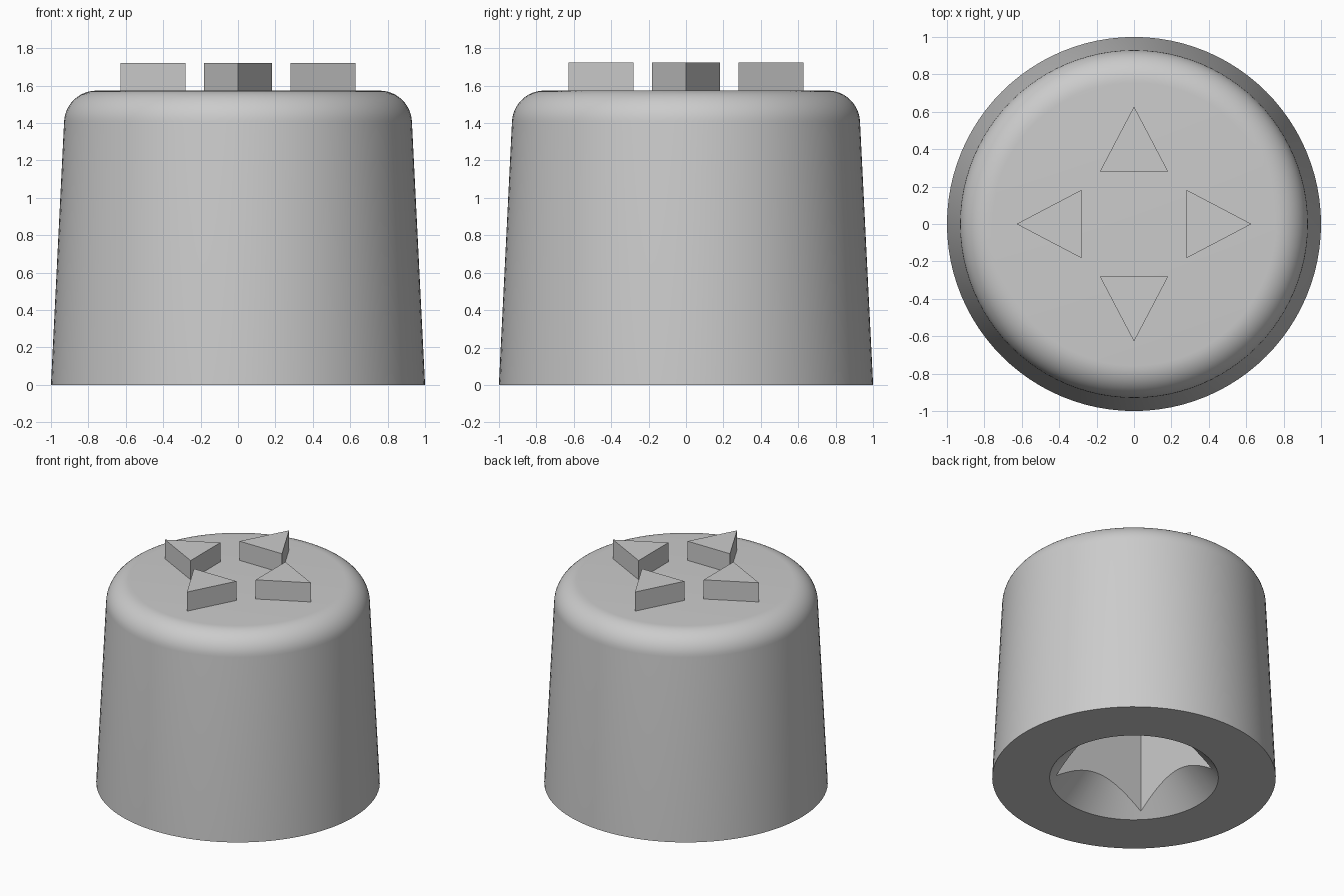
import bpy, bmesh
from math import sin, cos, pi, radians
from mathutils import Matrix, Vector

cube = bpy.data.objects.get("Cube")
if cube:
    bpy.data.objects.remove(cube, do_unlink=True)

SEGMENTS = 96
TOP = 1.573

grey = bpy.data.materials.new("light grey")
grey.use_nodes = True
grey.diffuse_color = (0.6, 0.6, 0.6, 1)
grey.node_tree.nodes["Principled BSDF"].inputs["Base Color"].default_value = (0.6, 0.6, 0.6, 1)


def finish(name, bm):
    bmesh.ops.recalc_face_normals(bm, faces=bm.faces[:])
    mesh = bpy.data.meshes.new(name)
    bm.to_mesh(mesh)
    bm.free()
    mesh.materials.append(grey)
    obj = bpy.data.objects.new(name, mesh)
    bpy.context.collection.objects.link(obj)
    return obj


def lathe(name, profile):
    """Closed solid of revolution from (radius, height) points."""
    bm = bmesh.new()
    rings = []
    for r, z in profile:
        rings.append([bm.verts.new((r * cos(2 * pi * i / SEGMENTS), r * sin(2 * pi * i / SEGMENTS), z))
                      for i in range(SEGMENTS)])
    for low, high in zip(rings, rings[1:]):
        for i in range(SEGMENTS):
            j = (i + 1) % SEGMENTS
            bm.faces.new((low[i], low[j], high[j], high[i]))
    bm.faces.new(rings[0])
    bm.faces.new(rings[-1])
    return finish(name, bm)


def prism(name, outline, z0, z1):
    """Straight extrusion of a flat outline."""
    bm = bmesh.new()
    face = bm.faces.new([bm.verts.new((x, y, z0)) for x, y in outline])
    ext = bmesh.ops.extrude_face_region(bm, geom=[face])
    bmesh.ops.translate(bm, vec=(0, 0, z1 - z0),
                        verts=[v for v in ext["geom"] if isinstance(v, bmesh.types.BMVert)])
    return finish(name, bm)


# Tapered body with a rounded top rim
fillet = 0.173
rim = []
for k in range(13):
    a = radians(2.85 + (90 - 2.85) * k / 12)
    rim.append((0.757 + fillet * cos(a), TOP - fillet + fillet * sin(a)))
body = lathe("body", [(1, 0)] + rim)

# Square socket underneath with a conical lead-in
s = 0.39
cutters = [
    lathe("lead_in_cutter", [(0.695, -0.1), (0.295, 0.3)]),
    prism("socket_cutter", [(-s, -s), (s, -s), (s, s), (-s, s)], -0.2, 1.15),
]
for cutter in cutters:
    cutter.hide_render = True
    mod = body.modifiers.new(cutter.name, "BOOLEAN")
    mod.operation = "DIFFERENCE"
    mod.solver = "EXACT"
    mod.object = cutter

bpy.ops.object.select_all(action="DESELECT")
body.select_set(True)
bpy.context.view_layer.objects.active = body
for cutter in cutters:
    bpy.ops.object.modifier_apply(modifier=cutter.name)
    bpy.data.objects.remove(cutter, do_unlink=True)
bpy.ops.object.shade_smooth_by_angle(angle=radians(30))

# Four raised arrows pointing outwards
for i, side in enumerate(("back", "left", "front", "right")):
    turn = Matrix.Rotation(-i * pi / 2, 3, "Z")
    points = [turn @ Vector(p) for p in ((-0.183, 0.28, 0), (0.183, 0.28, 0), (0, 0.628, 0))]
    prism(side + "_arrow", [(p.x, p.y) for p in points], TOP - 0.02, 1.722)
